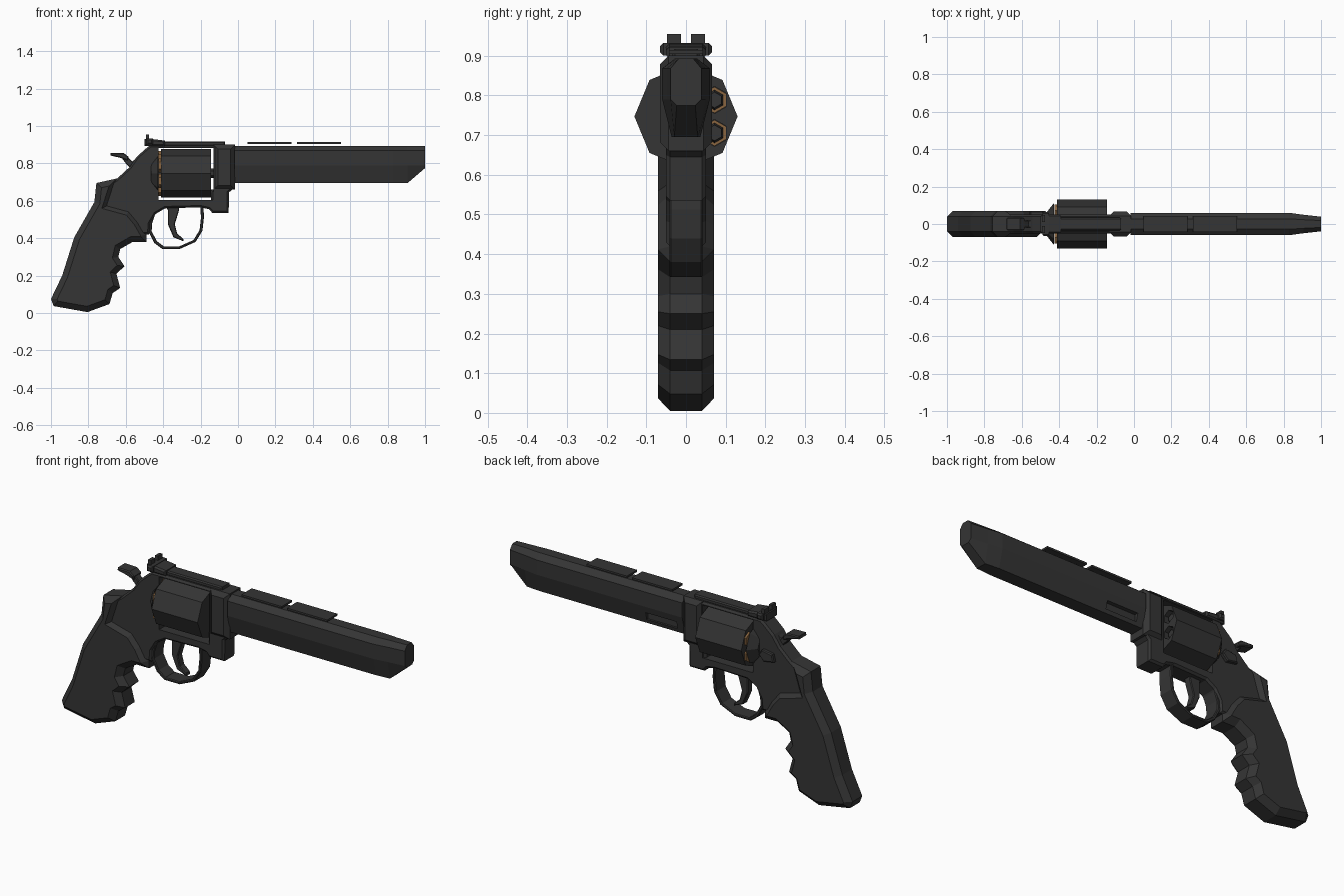
import bpy, bmesh, math
from mathutils import Matrix

cube = bpy.data.objects.get("Cube")
if cube:
    bpy.data.objects.remove(cube, do_unlink=True)


def material(name, rgb):
    m = bpy.data.materials.new(name)
    m.use_nodes = True
    m.diffuse_color = (*rgb, 1)
    m.node_tree.nodes["Principled BSDF"].inputs["Base Color"].default_value = (*rgb, 1)
    return m


steel = material("dark steel", (0.035, 0.035, 0.035))
brass = material("brass", (0.25, 0.13, 0.05))


def finish(name, bm, mat):
    bmesh.ops.recalc_face_normals(bm, faces=bm.faces)
    mesh = bpy.data.meshes.new(name)
    bm.to_mesh(mesh)
    bm.free()
    ob = bpy.data.objects.new(name, mesh)
    bpy.context.collection.objects.link(ob)
    mesh.materials.append(mat)
    return ob


def prism(name, pts, half, chamfer=0, y=0, mat=steel):
    """Side outline (x, z) extruded across y, with chamfered side rims."""
    bm = bmesh.new()
    a, b = ([bm.verts.new((x, y + s * half, z)) for x, z in pts] for s in (-1, 1))
    caps = [bm.faces.new(a), bm.faces.new(b[::-1])]
    n = len(pts)
    for i in range(n):
        bm.faces.new((a[i], b[i], b[(i + 1) % n], a[(i + 1) % n]))
    bmesh.ops.recalc_face_normals(bm, faces=bm.faces)
    if chamfer:
        rims = [e for f in caps for e in f.edges]
        bmesh.ops.bevel(bm, geom=rims, offset=chamfer, segments=1,
                        profile=0.5, affect='EDGES', clamp_overlap=True)
    return finish(name, bm, mat)


def box(name, x0, x1, z0, z1, half, chamfer=0, y=0):
    return prism(name, [(x0, z0), (x1, z0), (x1, z1), (x0, z1)], half, chamfer, y)


def rod(name, x0, x1, z, r0, r1=None, sides=6, y=0, mat=steel):
    """Faceted rod along x with one vertex pointing up."""
    bm = bmesh.new()
    bmesh.ops.create_cone(bm, cap_ends=True, segments=sides, radius1=r0,
                          radius2=r0 if r1 is None else r1, depth=x1 - x0)
    turn = Matrix.Rotation(math.pi / 2, 4, 'Y')
    first = turn @ bm.verts[:][0].co
    spin = Matrix.Rotation(-math.atan2(first.z, first.y), 4, 'X')
    up = Matrix.Rotation(math.pi / 2, 4, 'X')
    move = Matrix.Translation(((x0 + x1) / 2, y, z))
    bm.transform(move @ up @ Matrix.Rotation(math.atan2(first.z, first.y), 4, 'X').inverted() @ turn)
    return finish(name, bm, mat)


def cut(target, cutters):
    for c in cutters:
        mod = target.modifiers.new("cut", 'BOOLEAN')
        mod.operation, mod.solver, mod.object = 'DIFFERENCE', 'EXACT', c
        bpy.context.view_layer.objects.active = target
        bpy.ops.object.modifier_apply(modifier=mod.name)
    for c in cutters:
        bpy.data.objects.remove(c, do_unlink=True)


AXIS, BORE, RING = 0.747, 0.83, 0.083

# Grip with finger grooves
prism("grip", [(-.645, .72), (-.757, .695), (-.768, .593), (-.875, .406), (-.94, .2),
               (-1, .075), (-.985, .037), (-.805, .005), (-.687, .048), (-.67, .107),
               (-.63, .134), (-.65, .21), (-.607, .25), (-.64, .3), (-.63, .342),
               (-.564, .38), (-.49, .38), (-.49, .42), (-.53, .49), (-.58, .55),
               (-.69, .58)], .07, .03)

# Frame with a window for the cylinder
frame = prism("frame", [(-.645, .72), (-.58, .78), (-.543, .834), (-.495, .877), (-.47, .897),
                        (-.02, .897), (-.02, .67), (-.048, .645), (-.05, .535), (-.137, .535),
                        (-.155, .555), (-.2, .565), (-.39, .56), (-.44, .53), (-.47, .48),
                        (-.475, .42), (-.6, .42), (-.72, .56), (-.7, .68)], .05, .01)
collar = box("frame_collar", -.13, -.017, .66, .9, .066, .022)
cut(frame, [box("window_cutter", -.425, -.132, .605, .883, .2),
            rod("frame_bore_cutter", -.2, .1, BORE, .03)])
cut(collar, [rod("collar_bore_cutter", -.2, .1, BORE, .03)])
rod("recoil_shield", -.465, -.428, AXIS, .065, .112, 8)
prism("thumb_latch", [(-.56, .7), (-.5, .69), (-.47, .72), (-.49, .75), (-.55, .74)], .012, .005, y=.058)
box("crane", -.145, -.05, .56, .66, .045, .012)

# Barrel: an eight-sided section, narrowed and undercut at the muzzle
bm = bmesh.new()
rings = []
for x, w, low in ((-.02, 1, .695), (.83, 1, .695), (.907, .82, .695), (1, .65, .775)):
    half = [(.028, .893), (.06, .868), (.06, .79), (.036, low)]
    section = half + [(-y, z) for y, z in reversed(half)]
    rings.append([bm.verts.new((x, y * w, z)) for y, z in section])
for a, b in zip(rings, rings[1:]):
    for i in range(8):
        j = (i + 1) % 8
        bm.faces.new((a[i], a[j], b[j], b[i]))
bm.faces.new(rings[0])
bm.faces.new(rings[-1])
barrel = finish("barrel", bm, steel)
cut(barrel, [rod("bore_cutter", -.1, 1.1, BORE, .03),
             box("rod_slot_cutter", .02, .2, .715, .755, .02, y=.05)])
rod("ejector_rod", -.15, .19, .735, .014)

# Sight ribs floating over the barrel
for i, x in enumerate((.05, .315)):
    box(f"sight_rib_{i + 1}", x, x + .235, .904, .914, .043)

# Rear sight
box("sight_base", -.48, -.07, .893, .917, .034, .006)
prism("sight_ramp", [(-.5, .893), (-.39, .893), (-.39, .922), (-.46, .93), (-.5, .93)], .05, .008)
box("sight_screw", -.49, -.455, .9, .932, .065, .008)
for side, label in ((-1, "right"), (1, "left")):
    box(f"sight_blade_{label}", -.492, -.475, .925, .955, .018, y=side * .03)

# Cylinder, chambers and cartridges
cylinder = rod("cylinder", -.413, -.145, AXIS, .13, sides=8)
spots = [(RING * math.sin(k * math.pi / 3), AXIS + RING * math.cos(k * math.pi / 3)) for k in range(6)]
cut(cylinder, [rod("chamber_cutter", -.3, -.1, z, .034, y=y) for y, z in spots])
for k, (y, z) in enumerate(spots, 1):
    rod(f"cartridge_case_{k}", -.31, -.19, z, .033, y=y, mat=brass)
    rod(f"cartridge_rim_{k}", -.424, -.405, z, .037, y=y, mat=brass)
    rod(f"bullet_{k}", -.2, -.16, z, .027, .02, y=y)
rod("cylinder_axle", -.43, -.12, AXIS, .025)

# Hammer
prism("hammer", [(-.63, .84), (-.6, .8), (-.56, .76), (-.5, .77), (-.5, .85), (-.53, .84),
                 (-.565, .81), (-.585, .83), (-.61, .852)], .02, .004)
prism("hammer_spur", [(-.682, .842), (-.63, .83), (-.59, .815), (-.585, .835),
                      (-.61, .855), (-.68, .857)], .034, .005)

# Trigger and guard
prism("trigger", [(-.39, .58), (-.375, .55), (-.375, .475), (-.345, .405), (-.29, .383),
                  (-.293, .397), (-.325, .425), (-.338, .475), (-.315, .55), (-.315, .58)], .02, .004)
outer = [(-.455, .54), (-.475, .48), (-.478, .433), (-.447, .374), (-.404, .342), (-.313, .342),
         (-.227, .38), (-.19, .44), (-.182, .513), (-.185, .58)]
cx, cz = -.33, .47
inner = [(cx + (x - cx) * .89, cz + (z - cz) * .89) for x, z in outer]
prism("trigger_guard", outer + inner[::-1], .042, .004)
